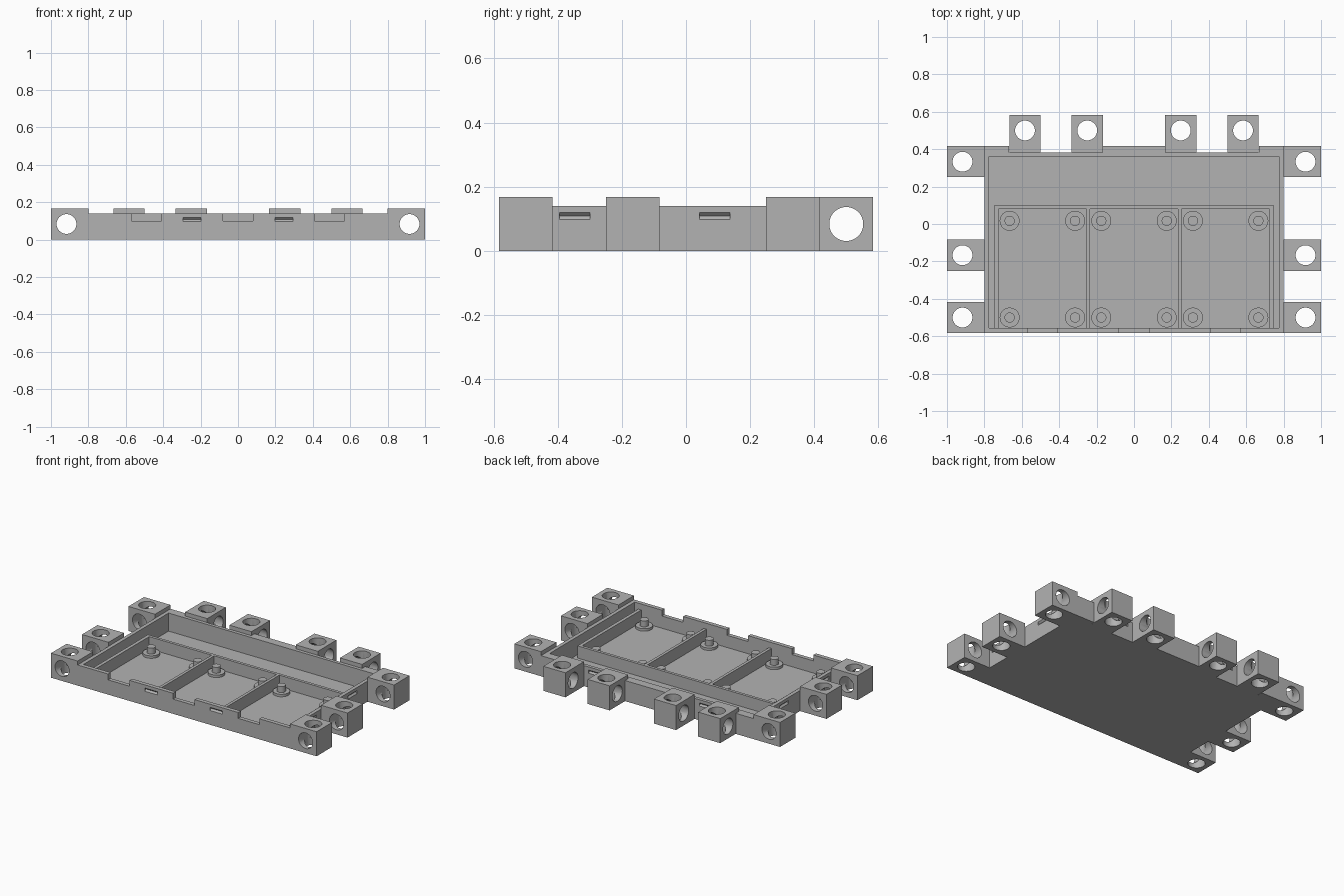
import bpy, math
from mathutils import Vector

cube = bpy.data.objects.get("Cube")
if cube:
    bpy.data.objects.remove(cube, do_unlink=True)

GREY = (0.45, 0.45, 0.45, 1)
mat = bpy.data.materials.new("plain grey")
mat.use_nodes = True
mat.diffuse_color = GREY
mat.node_tree.nodes["Principled BSDF"].inputs["Base Color"].default_value = GREY


def box(name, x, y, z):
    """Box from (low, high) pairs."""
    lo, hi = Vector((x[0], y[0], z[0])), Vector((x[1], y[1], z[1]))
    bpy.ops.mesh.primitive_cube_add(size=1, location=(lo + hi) / 2)
    ob = bpy.context.object
    ob.name = name
    ob.scale = hi - lo
    bpy.ops.object.transform_apply(location=False, rotation=False, scale=True)
    ob.data.materials.append(mat)
    return ob


def rod(name, centre, radius, depth, axis="z", sides=48):
    turn = {"x": (0, math.pi / 2, 0), "y": (math.pi / 2, 0, 0), "z": (0, 0, 0)}[axis]
    bpy.ops.mesh.primitive_cylinder_add(vertices=sides, radius=radius, depth=depth,
                                        location=centre, rotation=turn)
    ob = bpy.context.object
    ob.name = name
    bpy.ops.object.transform_apply(location=False, rotation=True, scale=True)
    ob.data.materials.append(mat)
    return ob


def cut(target, cutters):
    for c in cutters:
        m = target.modifiers.new("cut", "BOOLEAN")
        m.operation, m.solver, m.object = "DIFFERENCE", "EXACT", c
        bpy.context.view_layer.objects.active = target
        bpy.ops.object.modifier_apply(modifier=m.name)
        bpy.data.objects.remove(c, do_unlink=True)


def smooth(ob):
    bpy.ops.object.select_all(action="DESELECT")
    ob.select_set(True)
    bpy.context.view_layer.objects.active = ob
    bpy.ops.object.shade_smooth_by_angle(angle=math.radians(30))


FRONT, BACK, SIDE = -0.583, 0.417, 0.8
FLOOR, RIM, INNER = 0.017, 0.14, 0.1
BLOCK = 0.167
RECESS = 0.383

# Tray shell with cavity, front notches and recesses behind the back wall
tray = box("tray", (-SIDE, SIDE), (FRONT, BACK), (0, RIM))
cutters = [box("cavity", (-0.775, 0.775), (-0.555, 0.36), (FLOOR, 0.3))]
for x in (-0.49, 0, 0.49):
    cutters.append(box("notch", (x - 0.08, x + 0.08), (-0.7, -0.5), (INNER, 0.3)))
for s in (-1, 1):
    cutters.append(box("recess", sorted((s * 0.167, s * 0.667)), (RECESS, 0.6), (-0.1, 0.3)))

# V-shaped snap grooves on the outer walls
for s in (-1, 1):
    cutters.append(rod("groove", (s * 0.245, FRONT, 0.108), 0.011, 0.096, "x", 4))
    cutters.append(rod("groove", (s * 0.417, RECESS, 0.108), 0.011, 0.096, "x", 4))
    for y in (-0.347, 0.09):
        cutters.append(rod("groove", (s * SIDE, y, 0.108), 0.011, 0.096, "y", 4))
cut(tray, cutters)

# Inner frame and dividers
box("compartment_back_wall", (-0.748, 0.748), (0.08, 0.1), (FLOOR, INNER))
for s, side in ((-1, "right"), (1, "left")):
    box(side + "_compartment_wall", sorted((s * 0.725, s * 0.748)), (-0.555, 0.08), (FLOOR, INNER))
    box(side + "_divider", (s * 0.245 - 0.01, s * 0.245 + 0.01), (-0.555, 0.08), (FLOOR, INNER))

# Mounting posts: wide standoff with a thin pin, four in each compartment
for cx in (-0.49, 0, 0.49):
    for dx in (-0.175, 0.175):
        for y in (-0.5, 0.017):
            smooth(rod("standoff", (cx + dx, y, 0.025), 0.053, 0.018))
            smooth(rod("pin", (cx + dx, y, 0.053), 0.027, 0.042))


# Connector blocks, each drilled vertically and sideways
def connector(name, x, y, centre, axis):
    ob = box(name, x, y, (0, BLOCK))
    c = (*centre, BLOCK / 2)
    cut(ob, [rod("bore", c, 0.053, 0.5, "z"), rod("bore", c, 0.053, 0.5, axis)])
    smooth(ob)


for s, side in ((-1, "right"), (1, "left")):
    for y in (-0.5, -0.167, 0.333):
        connector(side + "_connector", sorted((s * SIDE, s * 1.0)),
                  (y - 0.083, y + 0.084), (s * 0.917, y), "y")
    for x in (0.25, 0.583):
        connector("back_connector", (s * x - 0.083, s * x + 0.083),
                  (RECESS, 0.583), (s * x, 0.5), "x")
